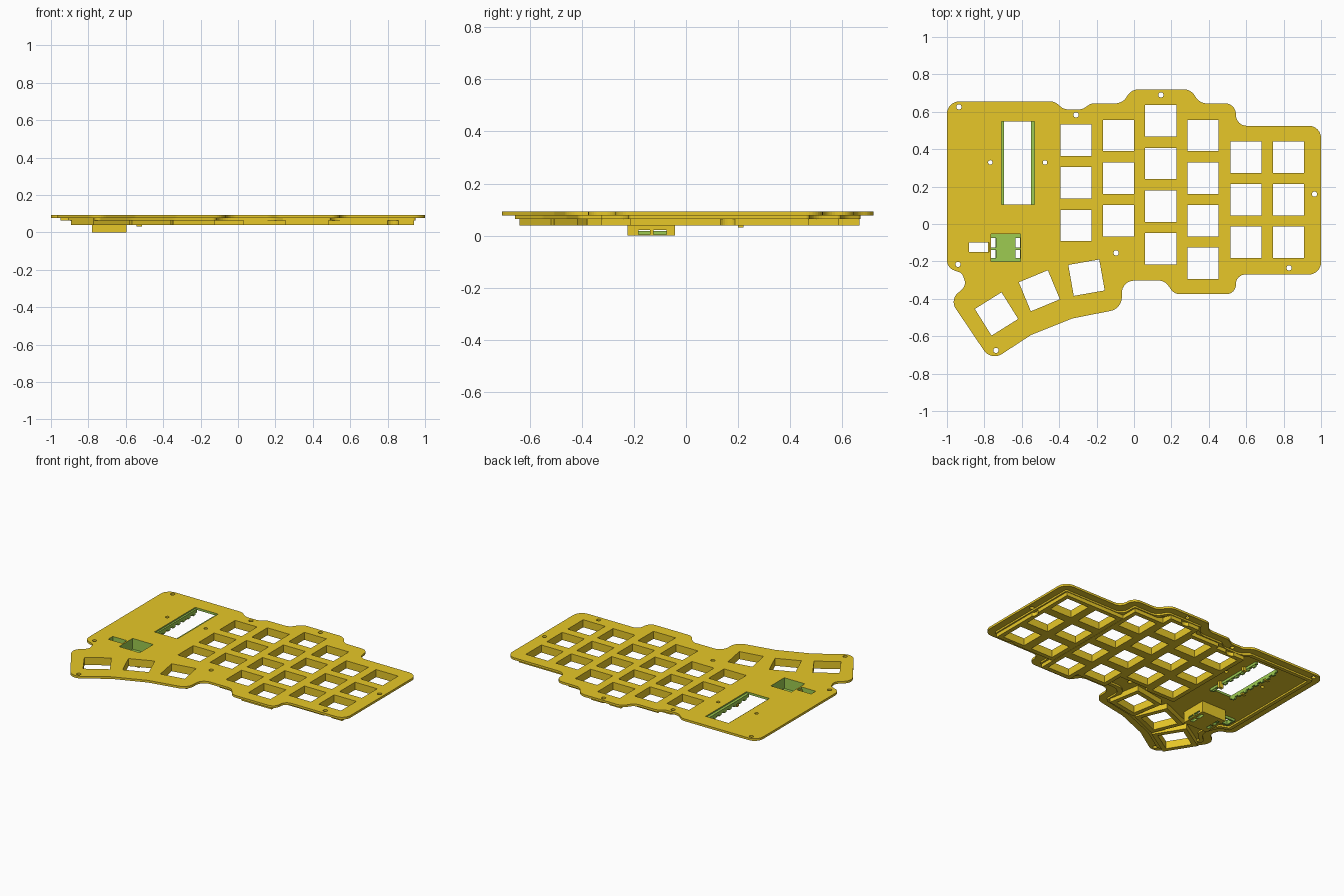
import bpy, bmesh, math
from mathutils import Vector, Matrix

if "Cube" in bpy.data.objects:
    bpy.data.objects.remove(bpy.data.objects["Cube"])

Z_TOP, Z_PLATE, Z_LIP, Z_FRAME = 0.092, 0.077, 0.065, 0.04


def material(name, rgb):
    m = bpy.data.materials.new(name)
    m.diffuse_color = (*rgb, 1)
    m.use_nodes = True
    m.node_tree.nodes["Principled BSDF"].inputs["Base Color"].default_value = m.diffuse_color
    return m


YELLOW = material("golden_yellow", (0.947, 0.68, 0.025))
GREEN = material("cut_green", (0.337, 0.597, 0.082))


def make_object(name, mesh, mats=(YELLOW, GREEN)):
    mesh.materials.clear()
    for m in mats:
        mesh.materials.append(m)
    ob = bpy.data.objects.new(name, mesh)
    bpy.context.collection.objects.link(ob)
    return ob


def extrude_loops(name, loops, z0, z1, mats=(YELLOW, GREEN)):
    """Fill an outer loop with holes and extrude it from z0 to z1."""
    cu = bpy.data.curves.new("profile", 'CURVE')
    cu.dimensions, cu.fill_mode, cu.extrude = '2D', 'BOTH', (z1 - z0) / 2
    for loop in loops:
        sp = cu.splines.new('POLY')
        sp.points.add(len(loop) - 1)
        for p, c in zip(sp.points, loop):
            p.co = (c[0], c[1], 0, 1)
        sp.use_cyclic_u = True
    tmp = bpy.data.objects.new("profile", cu)
    bpy.context.collection.objects.link(tmp)
    dg = bpy.context.evaluated_depsgraph_get()
    me = bpy.data.meshes.new_from_object(tmp.evaluated_get(dg))
    bpy.data.objects.remove(tmp)
    bm = bmesh.new()
    bm.from_mesh(me)
    bmesh.ops.remove_doubles(bm, verts=bm.verts, dist=1e-5)
    bmesh.ops.translate(bm, verts=bm.verts, vec=(0, 0, (z0 + z1) / 2))
    bmesh.ops.recalc_face_normals(bm, faces=bm.faces)
    for f in bm.faces:
        f.smooth = False
    bm.to_mesh(me)
    bm.free()
    return make_object(name, me, mats)


def boxes(name, spans, mats=(YELLOW, GREEN)):
    """Axis-aligned boxes given as (x0, x1, y0, y1, z0, z1)."""
    bm = bmesh.new()
    for x0, x1, y0, y1, z0, z1 in spans:
        mat = (Matrix.Translation(((x0 + x1) / 2, (y0 + y1) / 2, (z0 + z1) / 2))
               @ Matrix.Diagonal((x1 - x0, y1 - y0, z1 - z0, 1)))
        bmesh.ops.create_cube(bm, size=1, matrix=mat)
    me = bpy.data.meshes.new(name)
    bm.to_mesh(me)
    bm.free()
    return make_object(name, me, mats)


def cut(ob, cutter):
    mod = ob.modifiers.new("cut", 'BOOLEAN')
    mod.operation, mod.solver, mod.object = 'DIFFERENCE', 'EXACT', cutter
    cutter.hide_render = True
    cutter.hide_set(True)


def bake(ob):
    dg = bpy.context.evaluated_depsgraph_get()
    me = bpy.data.meshes.new_from_object(ob.evaluated_get(dg))
    ob.modifiers.clear()
    ob.data = me


def rect(x0, x1, y0, y1):
    return [(x0, y0), (x1, y0), (x1, y1), (x0, y1)]


def square(cx, cy, half, deg=0):
    r = Matrix.Rotation(math.radians(deg), 2)
    return [tuple(r @ Vector(c) + Vector((cx, cy))) for c in rect(-half, half, -half, half)]


def circle(cx, cy, r, n=20):
    return [(cx + r * math.cos(2 * math.pi * i / n), cy + r * math.sin(2 * math.pi * i / n))
            for i in range(n)]


# Corners of the case outline, clockwise: x, y, fillet radius
CORNERS = [
    (-1, .655, .065), (-.425, .655, .06), (-.375, .613, .06), (-.275, .613, .06),
    (-.23, .645, .06), (-.06, .645, .07), (-.015, .72, .07), (.305, .72, .07),
    (.35, .645, .07), (.545, .645, .065), (.545, .525, .06), (1, .525, .065),
    (1, -.27, .065), (.545, -.27, .055), (.545, -.375, .055), (.215, -.375, .06),
    (.165, -.303, .06), (-.065, -.303, .065), (-.065, -.453, .075), (-.33, -.505, .1),
    (-.55, -.593, .1), (-.764, -.733, .07), (-.985, -.405, .075), (-.895, -.33, .05),
    (-.92, -.262, .04), (-1, -.235, .06)]


def outline(inset=0):
    """Inset the corner polygon, then round every corner."""
    n = len(CORNERS)
    pts = [Vector(c[:2]) for c in CORNERS]
    new, radii = [], []
    for i in range(n):
        a = (pts[i] - pts[i - 1]).normalized()
        b = (pts[(i + 1) % n] - pts[i]).normalized()
        na, nb = Vector((a.y, -a.x)), Vector((b.y, -b.x))
        new.append(pts[i] + (na + nb) * inset / (1 + na.dot(nb)))
        convex = a.x * b.y - a.y * b.x < 0
        radii.append(max(CORNERS[i][2] + (-inset if convex else inset), .01))
    out = []
    for i in range(n):
        p, u, v = new[i], new[i - 1] - new[i], new[(i + 1) % n] - new[i]
        half = u.angle(v) / 2
        t = min(radii[i] / math.tan(half), .48 * u.length, .48 * v.length)
        r = t * math.tan(half)
        u.normalize()
        v.normalize()
        centre = p + (u + v).normalized() * (r / math.sin(half))
        s, e = p + u * t - centre, p + v * t - centre
        sweep = s.angle_signed(e)          # clockwise positive
        for k in range(9):
            out.append(tuple(centre + Matrix.Rotation(-sweep * k / 8, 2) @ s))
    return out


# Key positions: columns (x, top y, count) and the tilted thumb keys
KEYS = [(x, y - .2275 * i, 0)
        for x, y, n in [(-.31, .447, 3), (-.083, .473, 3), (.144, .551, 4),
                        (.369, .473, 4), (.599, .357, 3), (.826, .357, 3)]
        for i in range(n)]
KEYS += [(-.735, -.481, 32), (-.506, -.357, 22.5), (-.254, -.287, 10)]
SCREWS = [(-.936, .626), (-.31, .583), (.144, .69), (.965, .16), (.829, -.235),
          (-.096, -.155), (-.738, -.676), (-.941, -.216)]
PINS = [(-.768, .329), (-.476, .329)]
DISPLAY = (-.708, -.533, .103, .547)
WELL = (-.765, -.608, -.2, -.053)
SLOT = (-.883, -.775, -.15, -.1)

# Top plate with all openings
holes = [square(x, y, .084, d) for x, y, d in KEYS]
holes += [circle(x, y, .014) for x, y in SCREWS] + [circle(x, y, .012) for x, y in PINS]
holes += [rect(*r) for r in (DISPLAY, WELL, SLOT)]
plate = extrude_loops("top_plate", [outline()] + holes, Z_PLATE, Z_TOP)
for f in plate.data.polygons:          # opening walls are green
    c = f.center
    if abs(f.normal.z) < .5 and any(
            x0 - .002 < c.x < x1 + .002 and y0 - .002 < c.y < y1 + .002
            for x0, x1, y0, y1 in (DISPLAY, WELL, SLOT)):
        f.material_index = 1

# Clearance cylinders around the screws
bm = bmesh.new()
for x, y in SCREWS:
    bmesh.ops.create_cone(bm, cap_ends=True, segments=24, radius1=.038, radius2=.038,
                          depth=.1, matrix=Matrix.Translation((x, y, .0265)))
me = bpy.data.meshes.new("screw_clearance")
bm.to_mesh(me)
bm.free()
clearance = make_object("screw_clearance", me)

# Locating lip under the plate edge
extrude_loops("edge_lip", [outline(.05), outline(.075)], Z_LIP, Z_PLATE)

# Socket frame under every key opening
for x, y, d in KEYS:
    frame = extrude_loops("key_frame", [square(x, y, .114, d), square(x, y, .084, d)],
                          Z_FRAME, Z_PLATE)
    if any(math.hypot(x - sx, y - sy) < .2 for sx, sy in SCREWS):
        cut(frame, clearance)
        bake(frame)
clearance.hide_render = True
clearance.hide_set(True)

# Sunken well: block, hollowed, with side slots and floor holes
well = boxes("sunken_well", [(-.78, -.595, -.225, -.043, 0, Z_PLATE)])
hollow = boxes("well_hollow", [(*WELL, .018, .12)])
rows = [(-.125, -.075), (-.182, -.138)]
slots = boxes("well_side_slots", [(-.8, -.58, a, b, .005, .022) for a, b in rows])
vents = boxes("well_floor_holes", [(x, x + .024, a, b, -.02, .021) for a, b in rows
                                   for x in (-.764, -.633)])
for cutter in (hollow, vents, slots):
    cut(well, cutter)
bake(well)
for f in well.data.polygons:           # everything inside the block is green
    c = f.center
    inside = -.779 < c.x < -.596 and -.224 < c.y < -.044 and .001 < c.z < Z_PLATE - .001
    f.material_index = 1 if inside else 0
# Floor of the well between the vents
boxes("well_floor", [(-.739, -.634, WELL[2], WELL[3], .001, .0185)], (GREEN,))

# Slot collar beside the well
x0, x1, y0, y1 = SLOT
extrude_loops("slot_collar", [rect(x0 - .012, x1 - .005 + .01, y0 - .012, y1 + .012), rect(*SLOT)],
              .06, Z_PLATE, (GREEN,))

# Toothed rails along the display opening and small clips below them
x0, x1, y0, y1 = DISPLAY
rails = [(x0, x0 + .012, y0, y1, .06, .083), (x1 - .018, x1, y0, y1, .06, .083)]
teeth = [(x, x + .012, y0 + .02 + .055 * i, y0 + .045 + .055 * i, .048, .06)
         for x in (x0, x1 - .015) for i in range(8)]
boxes("display_rails", rails + teeth, (GREEN,))
boxes("display_clips", [(x, x + .03, y, y + .02, z, Z_PLATE)
                        for x, y, z in [(x1 - .01, .2, .032), (x0 - .02, .2, .05),
                                        (x0 - .02, .43, .05), (x1 - .01, .43, .05)]])
